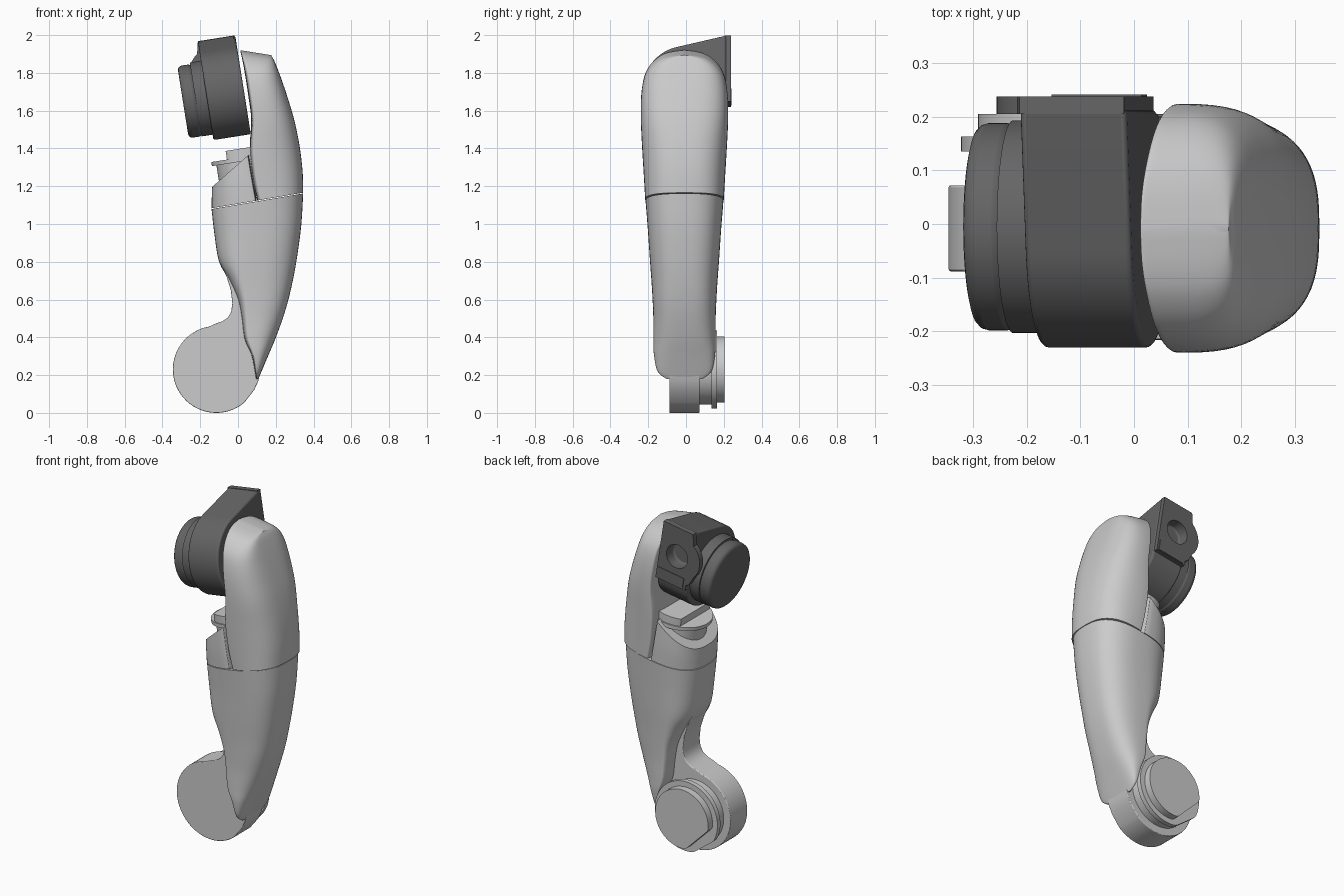
import bpy, bmesh, math
from math import sin, cos, pi, radians

if "Cube" in bpy.data.objects:
    bpy.data.objects.remove(bpy.data.objects["Cube"])

dark = bpy.data.materials.new("dark_grey")
dark.diffuse_color = (0.13, 0.13, 0.13, 1)
dark.use_nodes = True
dark.node_tree.nodes["Principled BSDF"].inputs["Base Color"].default_value = dark.diffuse_color


def finish(name, bm, bevel=0, mat=None, angle=35):
    bmesh.ops.recalc_face_normals(bm, faces=bm.faces)
    me = bpy.data.meshes.new(name)
    bm.to_mesh(me)
    bm.free()
    ob = bpy.data.objects.new(name, me)
    bpy.context.collection.objects.link(ob)
    if mat:
        me.materials.append(mat)
    bpy.ops.object.select_all(action='DESELECT')
    ob.select_set(True)
    bpy.context.view_layer.objects.active = ob
    bpy.ops.object.shade_smooth_by_angle(angle=radians(angle))
    if bevel:
        m = ob.modifiers.new("bevel", 'BEVEL')
        m.width, m.segments, m.limit_method = bevel, 3, 'ANGLE'
        m.angle_limit = radians(40)
    return ob


def skin(bm, rings):
    vs = [[bm.verts.new(p) for p in r] for r in rings]
    n = len(vs[0])
    for a, b in zip(vs, vs[1:]):
        for i in range(n):
            bm.faces.new((a[i], a[(i + 1) % n], b[(i + 1) % n], b[i]))
    bm.faces.new(vs[0])
    bm.faces.new(vs[-1][::-1])


def spline(st, sub=4):
    out = []
    for i in range(len(st) - 1):
        a, b, c, d = st[max(i - 1, 0)], st[i], st[i + 1], st[min(i + 2, len(st) - 1)]
        for k in range(sub):
            t = k / sub
            out.append([q + .5 * t * (r - p + t * (2 * p - 5 * q + 4 * r - s + t * (3 * (q - r) + s - p)))
                        for p, q, r, s in zip(a, b, c, d)])
    return out + [list(st[-1])]


def loft(name, stations, n=72):
    """Station: z at x=0.1, tilt, left x, right x, half width, widest point 0..1, squareness."""
    rings = []
    for z, tilt, xl, xr, w, f, power in spline(stations):
        xc, ring = xl + f * (xr - xl), []
        for i in range(n):
            c, s = cos(2 * pi * i / n), sin(2 * pi * i / n)
            c = math.copysign(abs(c) ** (2 / power), c)
            s = math.copysign(abs(s) ** (2 / power), s)
            x = xc + c * (xr - xc if c > 0 else xc - xl)
            ring.append((x, -0.008 + w * s, z + tilt * (x - 0.1)))
        rings.append(ring)
    bm = bmesh.new()
    skin(bm, rings)
    return finish(name, bm, angle=45)


def prism(name, profile, d0, d1, place, **kw):
    bm = bmesh.new()
    skin(bm, [[place(a, b, d) for a, b in profile] for d in (d0, d1)])
    return finish(name, bm, **kw)


def circle(r, ca=0, cb=0, flat=None, n=64):
    """Circle profile; flat=(direction degrees, distance) makes it a D."""
    pts = []
    for i in range(n):
        a, b = r * cos(2 * pi * i / n), r * sin(2 * pi * i / n)
        if flat:
            nx, ny = cos(radians(flat[0])), sin(radians(flat[0]))
            over = max(0, a * nx + b * ny - flat[1])
            a, b = a - nx * over, b - ny * over
        pts.append((ca + a, cb + b))
    return pts


def tilted(cx, cz):
    c, s = cos(radians(9)), sin(radians(9))
    return lambda u, y, v: (cx + u * c - v * s, y, cz + u * s + v * c)


def along_y(a, b, d):
    return (a, d, b)


# Upper shell: arched crown running front to back, slanted nose
loft("upper_shell", [
    (1.124, .17, .102, .345, .208, .08, 2.8), (1.25, .12, .076, .342, .215, .08, 2.8),
    (1.40, .06, .062, .326, .224, .08, 2.8), (1.55, 0, .070, .298, .231, .08, 2.9),
    (1.68, -.05, .054, .262, .229, .1, 3.0), (1.78, -.1, .038, .230, .212, .12, 3.3),
    (1.84, -.13, .027, .208, .178, .13, 4), (1.88, -.15, .018, .191, .128, .15, 5),
    (1.898, -.16, .013, .180, .075, .15, 6), (1.906, -.16, .012, .176, .01, .15, 6)])

# Lower shell narrowing to the elbow
loft("lower_shell", [
    (1.120, .17, -.14, .345, .206, .5, 2.6), (.97, .1, -.125, .335, .194, .48, 2.7),
    (.81, .05, -.10, .312, .183, .42, 2.8), (.70, 0, -.045, .290, .175, .3, 2.9),
    (.60, 0, 0, .267, .169, .2, 3), (.50, 0, .02, .237, .165, .15, 3),
    (.39, 0, .035, .197, .165, .15, 3), (.31, 0, .07, .163, .162, .15, 3),
    (.22, 0, .088, .125, .143, .2, 3), (.18, 0, .095, .108, .095, .3, 3)])

# Cup behind the upper shell, slanted rim
loft("wrist_cup", [
    (1.124, .17, -.139, .100, .206, .96, 2.6), (1.26, .5, -.139, .078, .208, .96, 2.6),
    (1.405, .88, -.137, .058, .206, .96, 2.6)])

# Turntable discs sitting in the cup
turn = tilted(.03, 1.345)
upright = lambda a, b, d: turn(a, b, d)
prism("turntable_neck", circle(.148), -.15, -.01, upright)
prism("turntable_flange", circle(.172), -.012, .010, upright)
prism("turntable_step", circle(.165, flat=(180, .088)), .008, .056, upright)

# Elbow link: round end and curved neck
elbow = (-.115, .23)
arc = [(elbow[0] + .23 * cos(radians(t)), elbow[1] + .23 * sin(radians(t)))
       for t in range(100, 316, 6)]
link = arc + [(.085, .12), (.108, .17), (.125, .25), (.15, .5), (.12, .85), (-.07, .83),
              (-.092, .79), (-.06, .72), (-.038, .65), (-.03, .58), (-.036, .535),
              (-.055, .503), (-.085, .484), (-.12, .472)]
prism("elbow_link", link, -.088, .072, along_y, bevel=.004)

# Stepped elbow cap on the back
prism("elbow_spacer", circle(.185, *elbow), .065, .14, along_y)
prism("elbow_flange", circle(.207, *elbow, flat=(233, .19)), .135, .163, along_y)
prism("elbow_cap", circle(.175, *elbow, flat=(225, .14)), .155, .205, along_y)

# Motor housing: round drum with one square corner
motor = tilted(-.068, 1.694)
along_u = lambda y, v, u: motor(u, y, v)
drum = [(.23 * cos(radians(t)), .237 * sin(radians(t))) for t in range(103, 336, 5)]
drum += [(.214, -.06), (.214, .293)]
housing = prism("motor_housing", drum, -.1, .1, along_u, bevel=.01, mat=dark)
prism("motor_collar", circle(.198, -.005, -.01), -.16, -.095, along_u, mat=dark)
prism("motor_end", circle(.193, -.005, -.014), -.228, -.15, along_u, bevel=.022, mat=dark)

# Side bracket with lobe and hole
along_my = lambda u, v, y: motor(u, y, v)
plate = [(.096, .293), (-.1, .293), (-.115, .225)]
plate += [(-.04 + .13 * cos(radians(t)), .12 + .13 * sin(radians(t))) for t in range(130, 226, 8)]
plate += [(-.12, -.015), (-.1, -.03), (-.1, -.06), (.096, -.06), (.096, .0)]
bracket = prism("side_bracket", plate, .205, .237, along_my, mat=dark)
cutter = prism("hole_cutter", circle(.07, -.02, .12, n=40), .17, .3, along_my)
cutter.hide_render = True
cutter.hide_set(True)
for ob in (bracket, housing):
    m = ob.modifiers.new("hole", 'BOOLEAN')
    m.operation, m.object, m.solver = 'DIFFERENCE', cutter, 'EXACT'
    if len(ob.modifiers) > 1:
        ob.modifiers.move(len(ob.modifiers) - 1, 0)
# Raised tab low on the bracket
prism("bracket_tab", [(-.085, -.055), (.085, -.055), (.085, .01), (-.085, .01)], .23, .241, along_my, mat=dark)
